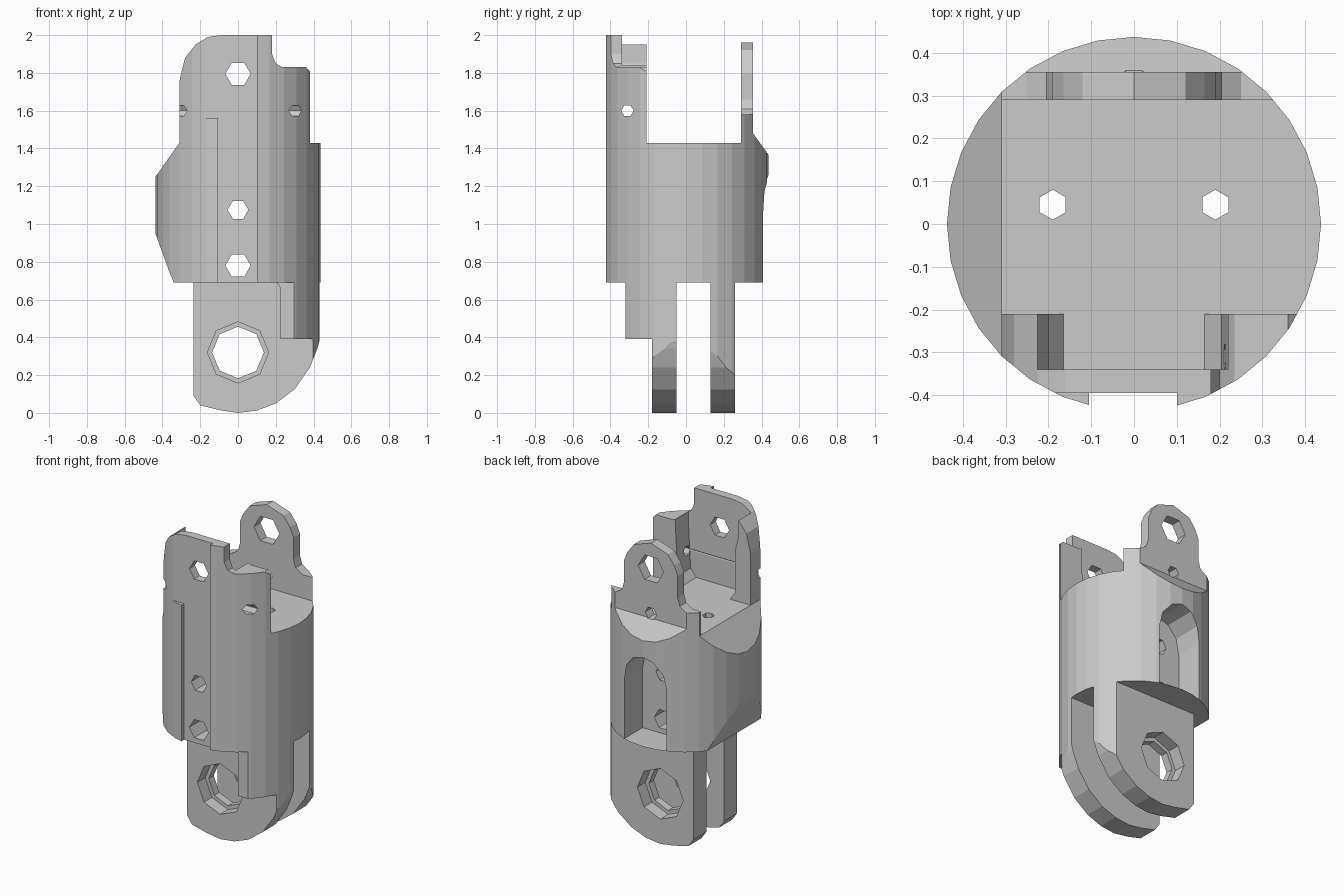
import bpy, bmesh, math
from mathutils import Vector


def prism(pts, axis, a, b):
    """Extrude a 2D profile along an axis: y uses (x,z), x uses (y,z), z uses (x,y)."""
    place = {'y': lambda p, t: (p[0], t, p[1]),
             'x': lambda p, t: (t, p[0], p[1]),
             'z': lambda p, t: (p[0], p[1], t)}[axis]
    bm = bmesh.new()
    face = bm.faces.new([bm.verts.new(place(p, a)) for p in pts])
    ext = bmesh.ops.extrude_face_region(bm, geom=[face])
    shift = Vector(place((0, 0), b - a))
    bmesh.ops.translate(bm, vec=shift,
                        verts=[v for v in ext['geom'] if isinstance(v, bmesh.types.BMVert)])
    bmesh.ops.recalc_face_normals(bm, faces=bm.faces)
    me = bpy.data.meshes.new("part")
    bm.to_mesh(me)
    bm.free()
    ob = bpy.data.objects.new("part", me)
    bpy.context.collection.objects.link(ob)
    return ob


def ring(u, v, r, n, turn=0.0):
    return [(u + r * math.cos(turn + 2 * math.pi * i / n),
             v + r * math.sin(turn + 2 * math.pi * i / n)) for i in range(n)]


def rect(u0, u1, v0, v1):
    return [(u0, v0), (u1, v0), (u1, v1), (u0, v1)]


def boolean(target, cutter, op='DIFFERENCE'):
    cutter.hide_render = True
    mod = target.modifiers.new("cut", 'BOOLEAN')
    mod.operation, mod.solver, mod.object = op, 'EXACT', cutter
    dg = bpy.context.evaluated_depsgraph_get()
    dg.update()
    me = bpy.data.meshes.new_from_object(target.evaluated_get(dg))
    target.modifiers.clear()
    target.data = me
    bpy.data.objects.remove(cutter)


def cut(pts, axis, a, b):
    boolean(body, prism(pts, axis, a, b))


# round column trimmed to the front silhouette
body = prism(ring(0, 0, 0.437, 32), 'z', 0, 2)
body.name = "finger_segment"
outline = [(-0.1, 0.015), (0, 0), (0.1, 0.012), (0.2, 0.05), (0.3, 0.125), (0.38, 0.24),
           (0.42, 0.34), (0.45, 0.45), (0.45, 2.1), (-0.31, 2.1), (-0.31, 1.43),
           (-0.437, 1.25), (-0.437, 0.95), (-0.365, 0.75), (-0.34, 0.69),
           (-0.235, 0.69), (-0.235, 0.09), (-0.2, 0.04)]
boolean(body, prism(outline, 'y', -0.6, 0.6), 'INTERSECT')

# open space above the floor, between front wall and back tab
cut(rect(-0.6, 0.6, 1.43, 2.2), 'y', -0.21, 0.29)

# back tab outline and sloped ledge behind it
half = [(0.6, 1.58), (0.25, 1.58), (0.205, 1.61), (0.19, 1.66), (0.19, 1.8),
        (0.165, 1.86), (0.12, 1.92)]
tab = [(0.6, 2.2)] + half + [(0, 1.96)] + [(-x, z) for x, z in reversed(half)] + [(-0.6, 2.2)]
cut(tab, 'y', 0.28, 0.6)
cut([(0.355, 1.48), (0.42, 1.39), (0.6, 1.14), (0.6, 2.2), (0.355, 2.2)], 'x', -0.6, 0.6)

# front wall: rounded left shoulder, stepped right shoulder
cut([(-0.6, 1.6), (-0.32, 1.7), (-0.305, 1.78), (-0.28, 1.88), (-0.225, 1.95), (-0.16, 1.99),
     (-0.09, 2.0), (-0.09, 2.2), (-0.6, 2.2)], 'y', -0.6, -0.2)
cut([(0.18, 2.2), (0.18, 1.9), (0.2, 1.85), (0.235, 1.83), (0.36, 1.83), (0.388, 1.8),
     (0.388, 1.43), (0.6, 1.43), (0.6, 2.2)], 'y', -0.6, -0.2)

# pocket inside the front wall
cut([(-0.225, 2.2), (-0.225, 1.85), (-0.2, 1.75), (-0.2, 1.48), (-0.165, 1.43),
     (0.165, 1.43), (0.205, 1.48), (0.22, 1.75), (0.22, 2.2)], 'y', -0.34, -0.2)

# flat channel down the front
cut([(-0.105, 0.6), (0.1, 0.6), (0.1, 2.2), (-0.6, 2.2), (-0.6, 1.56), (-0.105, 1.56)],
    'y', -0.6, -0.395)

# hinge lugs: centre gap, back face, stepped front face with a side block
cut(rect(-0.05, 0.13, -0.1, 0.69), 'x', -0.6, 0.6)
cut(rect(0.26, 0.6, -0.1, 0.69), 'x', -0.6, 0.6)
cut(rect(-0.6, -0.32, -0.1, 0.69), 'x', -0.6, 0.6)
cut([(-0.6, -0.1), (0.6, -0.1), (0.6, 0.39), (0.225, 0.39), (0.225, 0.66), (0.205, 0.69),
     (-0.6, 0.69)], 'y', -0.5, -0.18)

# arched slot in the back
cut([(-0.15, 0.69), (0.15, 0.69), (0.15, 1.07), (0.13, 1.17), (0.07, 1.24), (0, 1.26),
     (-0.07, 1.24), (-0.13, 1.17), (-0.15, 1.07)], 'y', 0.225, 0.6)

# hinge bore with outer recesses
cut(ring(0, 0.32, 0.137, 8), 'y', -0.6, 0.6)
cut(ring(0, 0.32, 0.162, 8), 'y', -0.6, -0.10)
cut(ring(0, 0.32, 0.162, 8), 'y', 0.18, 0.6)

# screw holes through front, tab, sides and floor
for z, r, y0, y1 in ((0.78, 0.067, -0.6, 0.6), (1.075, 0.055, -0.6, 0.6),
                     (1.795, 0.067, -0.6, 0), (1.795, 0.09, 0, 0.6), (1.51, 0.04, 0.15, 0.6)):
    cut(ring(0, z, r, 6), 'y', y0, y1)
cut(ring(-0.31, 1.6, 0.033, 6), 'x', -0.6, 0.6)
for x in (-0.19, 0.19):
    cut(ring(x, 0.045, 0.035, 6, math.pi / 2), 'z', -0.1, 2.2)
